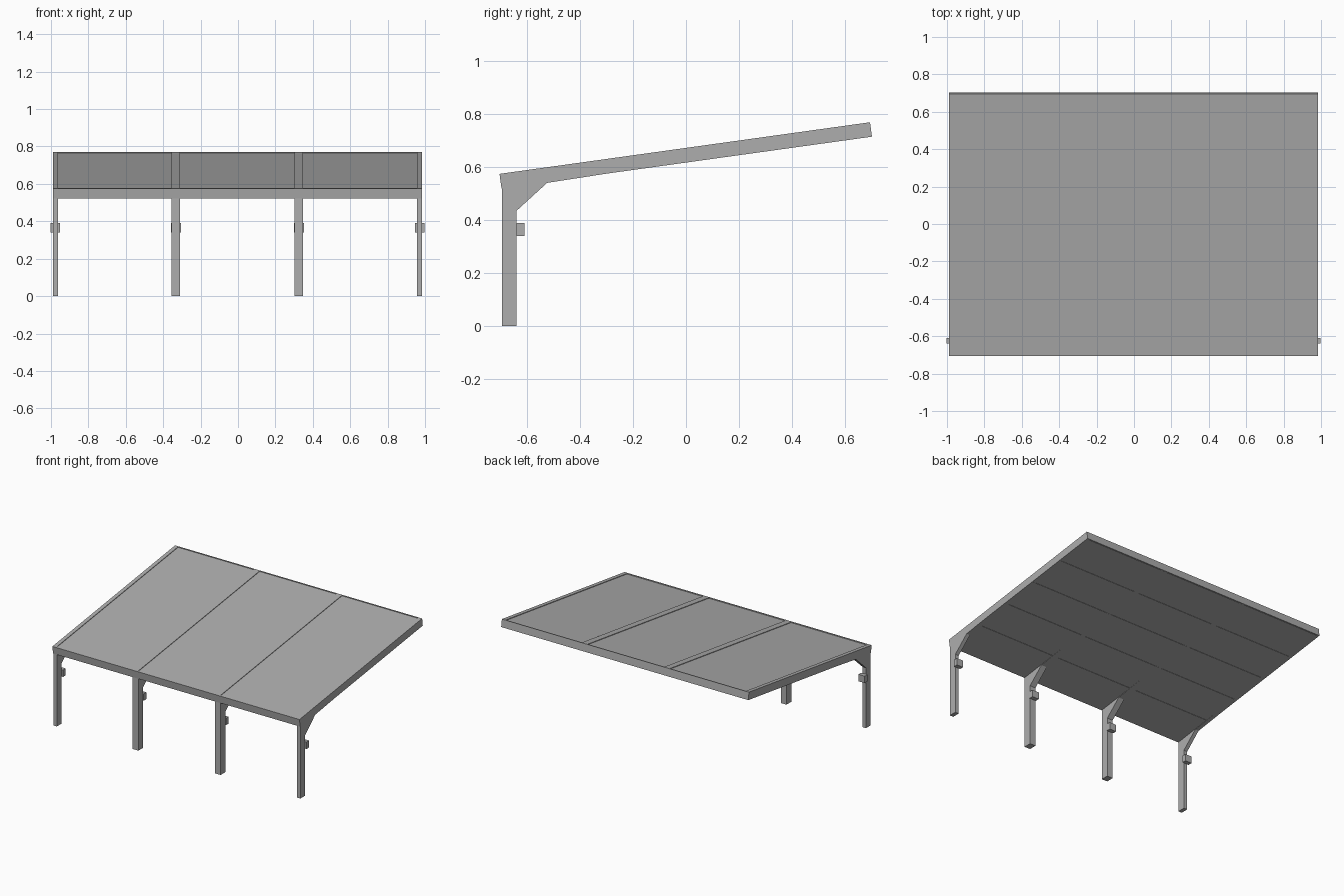
import bpy, bmesh, math
from mathutils import Vector

if "Cube" in bpy.data.objects:
    bpy.data.objects.remove(bpy.data.objects["Cube"], do_unlink=True)

grey = bpy.data.materials.new("plain grey")
grey.use_nodes = True
colour = (0.42, 0.42, 0.42, 1)
grey.diffuse_color = colour
grey.node_tree.nodes["Principled BSDF"].inputs["Base Color"].default_value = colour

ANGLE = math.atan2(0.195, 1.40)
LENGTH = 1.414          # roof length along the slope
DEPTH = 0.055           # roof thickness
LEFT, RIGHT = 0.985, -0.99


def slope(s, t):
    """Point s along the slope from the front eave and t above the roof plane, as (y, z)."""
    c, n = math.cos(ANGLE), math.sin(ANGLE)
    return (-0.705 + s * c - t * n, 0.575 + s * n + t * c)


def slab(s0, s1, t0, t1):
    return [slope(s0, t0), slope(s1, t0), slope(s1, t1), slope(s0, t1)]


def rect(y0, y1, z0, z1):
    return [(y0, z0), (y1, z0), (y1, z1), (y0, z1)]


def prism(name, profile, x0, x1):
    """Extrude a (y, z) profile from x0 to x1."""
    bm = bmesh.new()
    face = bm.faces.new([bm.verts.new((x0, y, z)) for y, z in profile])
    new = bmesh.ops.extrude_face_region(bm, geom=[face])["geom"]
    bmesh.ops.translate(bm, vec=Vector((x1 - x0, 0, 0)),
                        verts=[g for g in new if isinstance(g, bmesh.types.BMVert)])
    bmesh.ops.recalc_face_normals(bm, faces=bm.faces)
    mesh = bpy.data.meshes.new(name)
    bm.to_mesh(mesh)
    bm.free()
    mesh.materials.append(grey)
    obj = bpy.data.objects.new(name, mesh)
    bpy.context.collection.objects.link(obj)
    return obj


# Four frames: post, haunched rafter with its bracket, rafter extension, rail block
frames = [(RIGHT, -0.962), (-0.355, -0.31), (0.303, 0.348), (0.957, LEFT)]
joint = 0.435
haunch = [slope(0, 0), slope(joint, 0), slope(joint, -0.0545), (-0.525, 0.541),
          (-0.64, 0.436), (-0.64, 0.52), slope(0, -DEPTH)]
for i, (x0, x1) in enumerate(frames, 1):
    prism(f"post_{i}", rect(-0.695, -0.64, 0, 0.522), x0, x1)
    prism(f"haunch_rafter_{i}", haunch, x0, x1)
    prism(f"rafter_extension_{i}", slab(joint, LENGTH, -0.0545, 0), x0, x1)
    mid, half = (x0 + x1) / 2, max(0.0255, (x1 - x0) / 2 + 0.004)
    prism(f"rail_block_{i}", rect(-0.64, -0.61, 0.34, 0.39), mid - half, mid + half)

# Roof sheets between the rafters, set slightly below their tops
for i in range(3):
    prism(f"roof_sheet_{i + 1}", slab(0.012, LENGTH - 0.006, -0.03, -0.004),
          frames[i][1], frames[i + 1][0])

# Front and back fascia boards
prism("front_fascia", slab(0, 0.012, -DEPTH, 0), RIGHT, LEFT)
prism("back_fascia", slab(LENGTH - 0.006, LENGTH, -DEPTH, 0), RIGHT, LEFT)

# Underside boards running across the width
count, gap = 5, 0.002
width = (LENGTH - 0.018) / count
for i in range(count):
    s = 0.012 + i * width
    prism(f"ceiling_board_{i + 1}", slab(s, s + width - gap, -DEPTH, -0.045), RIGHT, LEFT)
